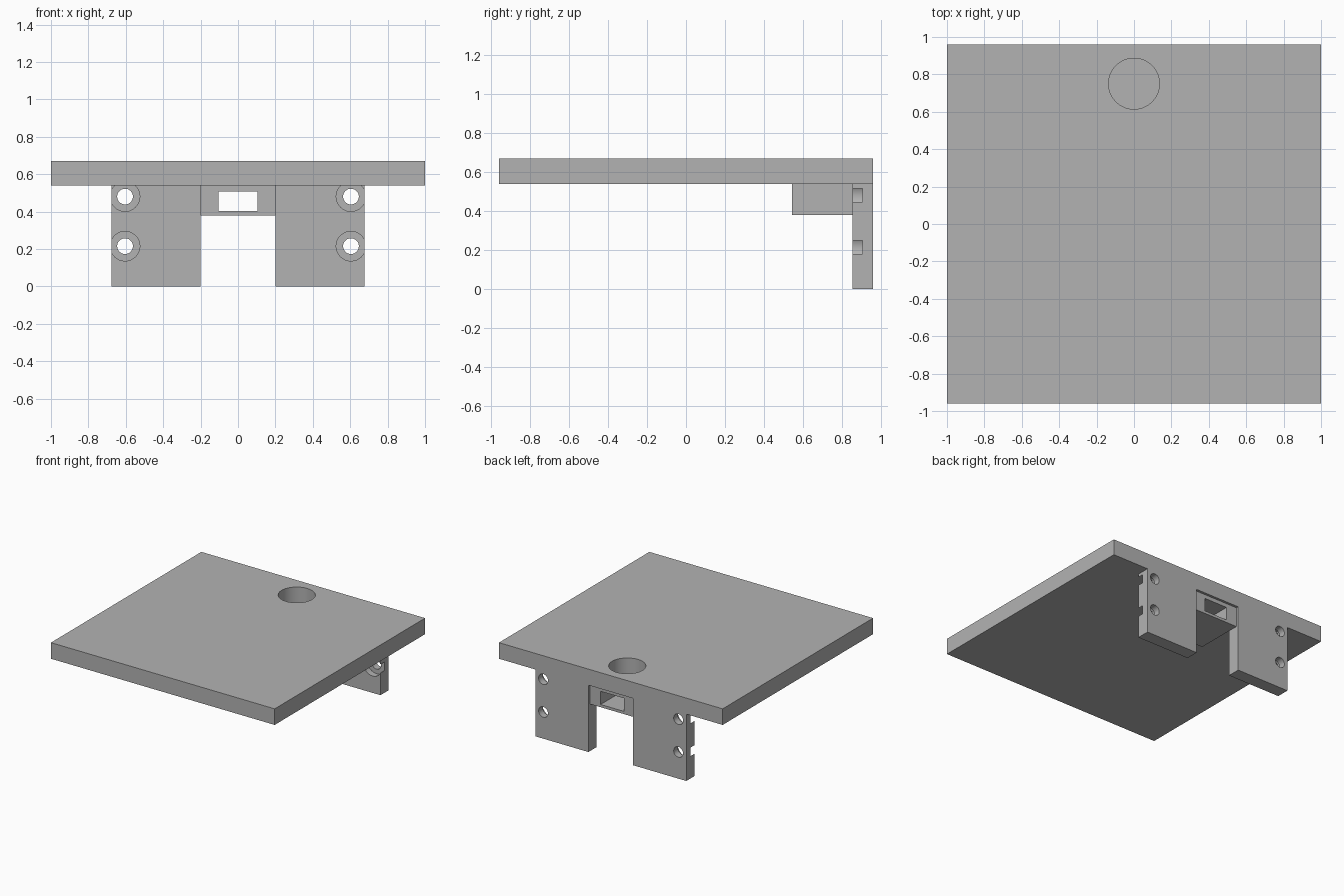
import bpy
import math
from mathutils import Matrix

if "Cube" in bpy.data.objects:
    bpy.data.objects.remove(bpy.data.objects["Cube"], do_unlink=True)

grey = bpy.data.materials.new("plain grey")
grey.use_nodes = True
colour = (0.45, 0.45, 0.45, 1)
grey.diffuse_color = colour
grey.node_tree.nodes["Principled BSDF"].inputs["Base Color"].default_value = colour


def box(name, low, high):
    """Box between two corners."""
    bpy.ops.mesh.primitive_cube_add(size=1)
    ob = bpy.context.object
    ob.name = name
    size = [h - l for l, h in zip(low, high)]
    centre = [(h + l) / 2 for l, h in zip(low, high)]
    ob.data.transform(Matrix.Translation(centre) @ Matrix.Diagonal((*size, 1)))
    ob.data.materials.append(grey)
    return ob


def rod(start, radius, length, along_y=False):
    """Round cutter running up z, or back along y, from its start point."""
    bpy.ops.mesh.primitive_cylinder_add(vertices=64, radius=radius, depth=length)
    ob = bpy.context.object
    turn = Matrix.Rotation(-math.pi / 2 if along_y else 0, 4, "X")
    ob.data.transform(Matrix.Translation(start) @ turn @ Matrix.Translation((0, 0, length / 2)))
    ob.data.materials.append(grey)
    return ob


def cut(part, cutter):
    """Subtract the cutter, then discard it."""
    mod = part.modifiers.new("cut", "BOOLEAN")
    mod.operation = "DIFFERENCE"
    mod.solver = "EXACT"
    mod.object = cutter
    bpy.context.view_layer.objects.active = part
    bpy.ops.object.modifier_apply(modifier=mod.name)
    bpy.data.objects.remove(cutter, do_unlink=True)


UNDER, TOP = 0.54, 0.67       # underside and top of the plate
BACK, LEG_FRONT = 0.96, 0.855

# Square plate with a round socket near the back edge
plate = box("top_plate", (-1, -BACK, UNDER), (1, BACK, TOP))
cut(plate, rod((0, 0.75, UNDER - 0.1), 0.136, 0.4))

# Block under the socket with a slot from front to back
block = box("slotted_block", (-0.2, 0.545, 0.38), (0.2, 0.94, UNDER))
cut(block, box("slot_cutter", (-0.105, 0.4, 0.402), (0.105, 1.1, 0.508)))

# Mounting legs, each with two counterbored screw holes
parts = [plate, block]
for side, name in ((1, "left_leg"), (-1, "right_leg")):
    inner, outer = sorted((side * 0.2, side * 0.675))
    leg = box(name, (inner, LEG_FRONT, 0), (outer, BACK, UNDER))
    for z in (0.215, 0.48):
        cut(leg, rod((side * 0.604, 0.7, z), 0.042, 0.5, True))
        cut(leg, rod((side * 0.604, 0.7, z), 0.079, 0.205, True))
    parts.append(leg)

# Smooth the round walls and keep the edges sharp
bpy.ops.object.select_all(action="DESELECT")
for part in parts:
    part.select_set(True)
bpy.context.view_layer.objects.active = plate
bpy.ops.object.shade_smooth_by_angle(angle=math.radians(30))
